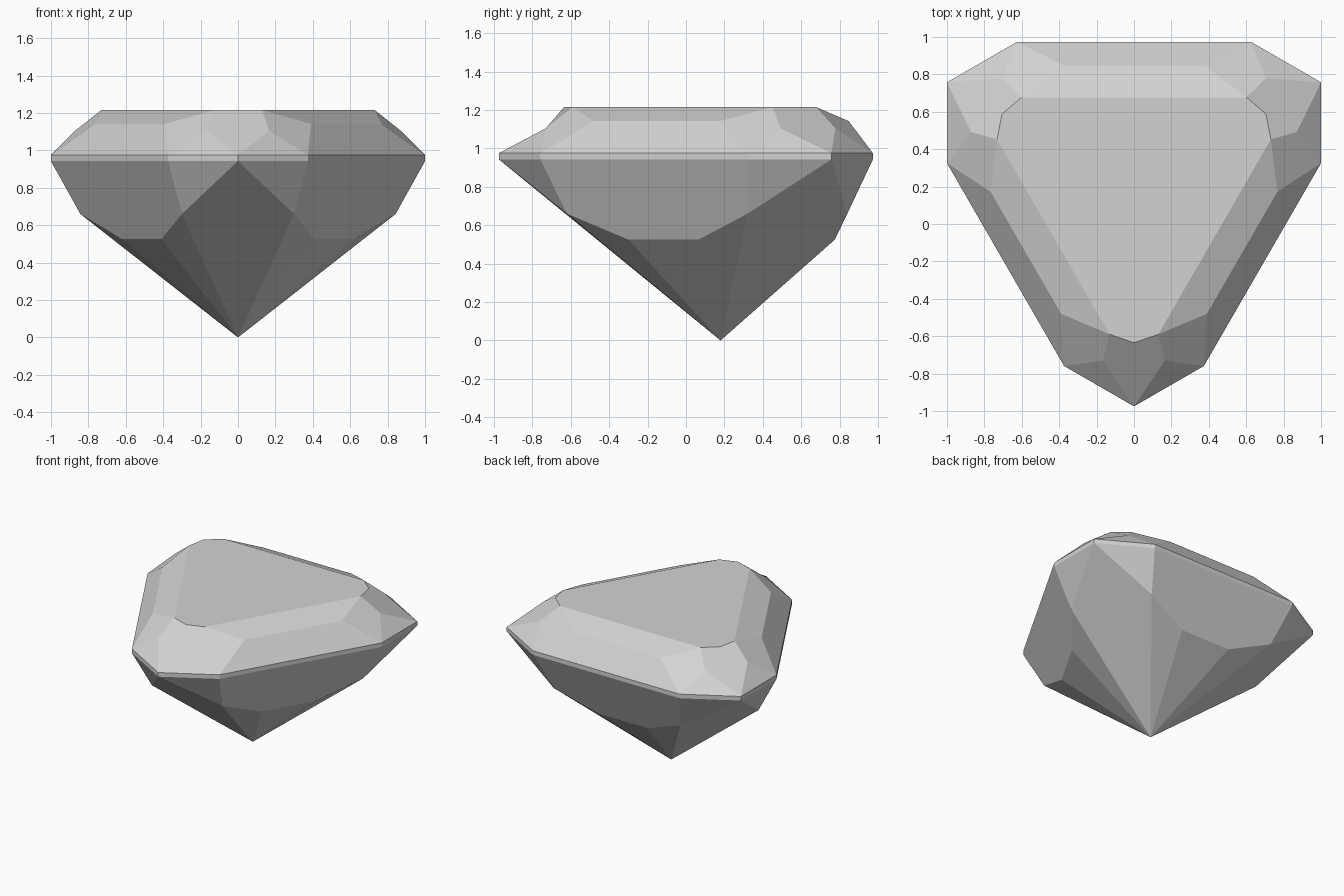
import bpy
import bmesh
from math import radians
from mathutils import Matrix, Vector

if "Cube" in bpy.data.objects:
    bpy.data.objects.remove(bpy.data.objects["Cube"], do_unlink=True)

# One plain stone colour
stone = bpy.data.materials.new("stone grey")
stone.use_nodes = True
colour = (0.65, 0.65, 0.65, 1.0)
stone.diffuse_color = colour
stone.node_tree.nodes["Principled BSDF"].inputs["Base Color"].default_value = colour

CENTRE_Y = 0.18
GIRDLE_LOW, GIRDLE_HIGH, TABLE = 0.943, 0.975, 1.215

# Points of one corner, relative to the point at the bottom
tip = Vector((0, -1.155, GIRDLE_HIGH))
shoulder = Vector((0.374, -0.939, GIRDLE_HIGH))
table_tip = Vector((0, -0.815, TABLE))
table_side = Vector((0.13, -0.77, TABLE))
star = Vector((0.165, -0.91, 1.105))
crown_side = Vector((0.39, -0.66, 1.142))
keel = Vector((0.30, -0.80, 0.66))
keel_low = Vector((0.41, -0.48, 0.525))
culet = Vector((0, 0, 0))


def mirror(p):
    return Vector((-p.x, p.y, p.z))


def turn(p):
    return Matrix.Rotation(radians(120), 3, "Z") @ p


def next_corner(p):
    return turn(mirror(p))


def low(p):
    return Vector((p.x, p.y, GIRDLE_LOW))


# Facets lying on the right half of a corner, repeated mirrored
half = [
    [tip, shoulder, star],
    [shoulder, crown_side, table_side, star],
    [low(tip), low(shoulder), shoulder, tip],
    [low(tip), keel, low(shoulder)],
    [keel, culet, keel_low],
]

# Facets spanning the corner, and the long side up to the next corner
whole = [
    [tip, star, table_side, table_tip, mirror(table_side), mirror(star)],
    [low(tip), mirror(keel), culet, keel],
    [shoulder, next_corner(shoulder), next_corner(crown_side), crown_side],
    [crown_side, next_corner(crown_side), next_corner(table_side), table_side],
    [low(shoulder), next_corner(low(shoulder)), next_corner(shoulder), shoulder],
    [low(shoulder), keel, keel_low, next_corner(keel_low),
     next_corner(keel), next_corner(low(shoulder))],
    [keel_low, culet, next_corner(keel_low)],
]
facets = whole + half + [[mirror(p) for p in f] for f in half]

bm = bmesh.new()


def add_facet(points):
    bm.faces.new([bm.verts.new(p) for p in points])


# Three identical corners, then the flat table
table = []
for step in range(3):
    spin = Matrix.Rotation(radians(120 * step), 3, "Z")
    for facet in facets:
        add_facet([spin @ p for p in facet])
    table += [spin @ p for p in (mirror(table_side), table_tip, table_side)]
add_facet(table)

bmesh.ops.remove_doubles(bm, verts=bm.verts, dist=0.001)
bmesh.ops.recalc_face_normals(bm, faces=bm.faces)
bmesh.ops.translate(bm, verts=bm.verts, vec=(0, CENTRE_Y, 0))

mesh = bpy.data.meshes.new("cut_gem")
bm.to_mesh(mesh)
bm.free()
mesh.materials.append(stone)
gem = bpy.data.objects.new("cut_gem", mesh)
bpy.context.collection.objects.link(gem)
